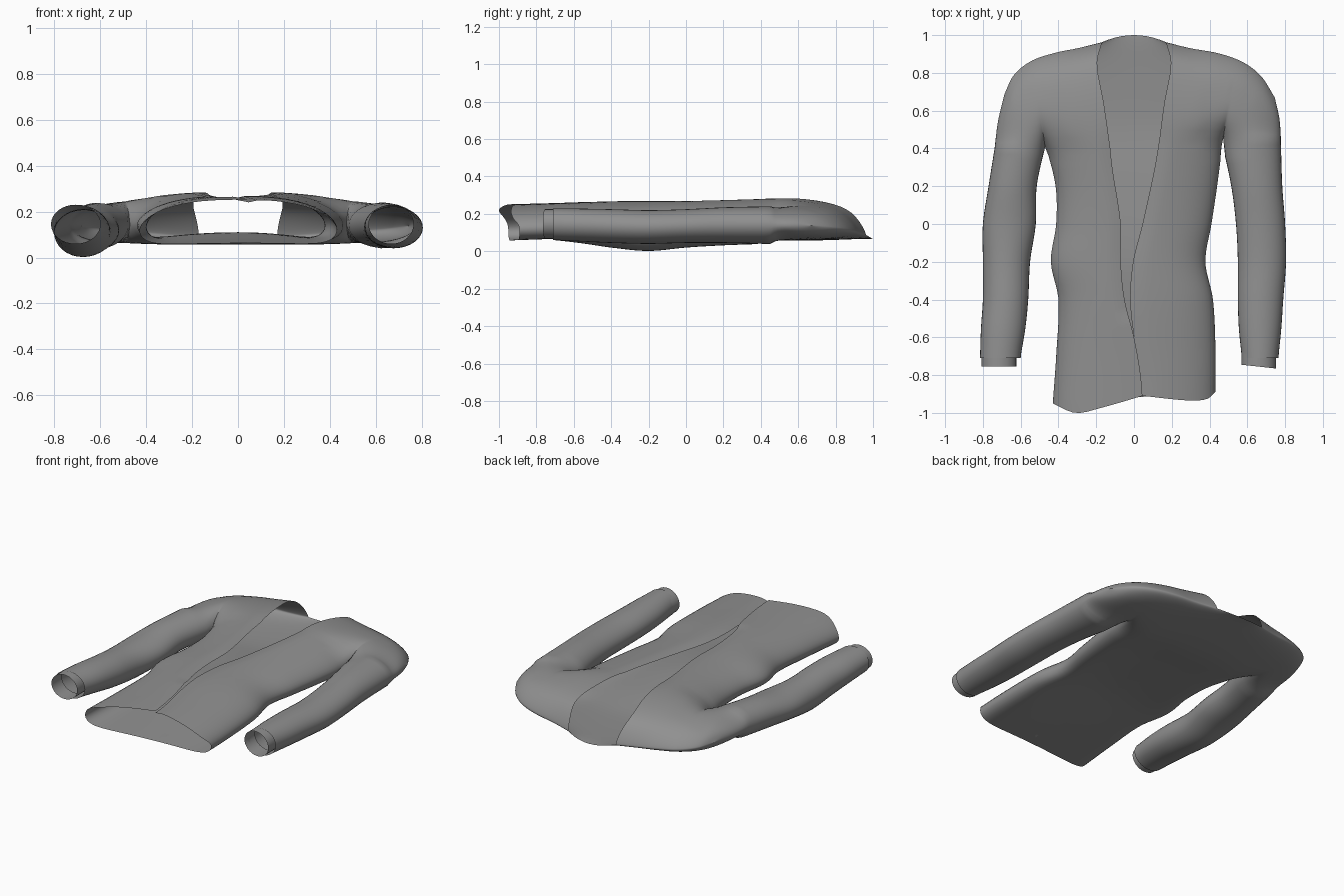
import bpy, bmesh, math

if "Cube" in bpy.data.objects:
    bpy.data.objects.remove(bpy.data.objects["Cube"])

NT, NS, NB = 14, 16, 10        # columns: torso half, sleeve half-ring, back neck strip
RL, RU = 36, 18                # rows below and above the armpit

cloth = bpy.data.materials.new('grey_cloth')
cloth.diffuse_color = (.28, .28, .28, 1)
cloth.use_nodes = True
cloth.node_tree.nodes["Principled BSDF"].inputs["Base Color"].default_value = cloth.diffuse_color


def curve(pts, t):
    """Smooth interpolation through (t, value) points."""
    if t <= pts[0][0]:
        return pts[0][1]
    if t >= pts[-1][0]:
        return pts[-1][1]
    i = max(k for k in range(len(pts) - 1) if pts[k][0] <= t)

    def slope(k):
        a, b = pts[max(k - 1, 0)], pts[min(k + 1, len(pts) - 1)]
        return (b[1] - a[1]) / (b[0] - a[0])
    (t0, p0), (t1, p1) = pts[i], pts[i + 1]
    d = t1 - t0
    u = (t - t0) / d
    return ((2*u**3 - 3*u*u + 1)*p0 + (u**3 - 2*u*u + u)*d*slope(i)
            + (3*u*u - 2*u**3)*p1 + (u**3 - u*u)*d*slope(i + 1))


def path(pts, t):
    n = len(pts) - 1
    return [curve([(i / n, p[k]) for i, p in enumerate(pts)], t) for k in (0, 1)]


YT = (-.95, -.7, -.4, -.2, 0, .2, .42)      # torso heights
YS = (-.7, -.55, -.4, -.2, 0, .2, .42)      # sleeve heights
YO = (-1, -.8, -.6, -.4, -.2, 0, .3, .45)   # opening heights
SIDES = [
    dict(g=-1, ya=.40, side=(.43, .412, .40, .44, .412, .415, .468),
         inner=(.60, .575, .56, .55, .52, .515, .468),
         outer=(.815, .81, .80, .80, .80, .77, .735),
         mid=(.145, .135, .12, .105, .115, .13, .14),
         half=(.085, .093, .1, .103, .095, .098, .1),
         edge=(.05, .035, 0, -.05, -.07, -.07, -.115, -.13),
         hem=[(-.43, -.95), (-.31, -1), (-.18, -.975), (.05, -.91)],
         back_hem=[(-.43, -.95), (.05, -.915)],
         top=[(.17, .962), (.3, .93), (.41, .908), (.54, .865), (.635, .79), (.685, .69)],
         cuff=.715, tilt=0),
    dict(g=1, ya=.45, side=(.43, .432, .418, .378, .41, .44, .468),
         inner=(.57, .555, .55, .55, .54, .515, .468),
         outer=(.765, .78, .79, .805, .80, .785, .778),
         mid=(.145, .14, .135, .13, .135, .14, .14),
         half=(.085, .088, .09, .09, .09, .095, .1),
         edge=(.05, .035, 0, -.02, -.005, .045, .11, .135),
         hem=[(.05, -.91), (.3, -.935), (.39, -.925), (.43, -.89)],
         back_hem=[(.05, -.915), (.43, -.89)],
         top=[(.17, .962), (.3, .93), (.45, .903), (.58, .855), (.675, .78), (.745, .67)],
         cuff=.66, tilt=.01),
]
FRONT = [(-1, .25), (-.7, .258), (-.4, .268), (0, .272), (.45, .29)]
BACK = [(-1, .058), (-.6, .08), (-.2, .11), (.2, .09), (.45, .065)]
MID = [(-1, .115), (-.2, .14), (.45, .14)]


def torso_z(S, x, y, xs, xo, front):
    s = min(1, abs(x) / xs)
    m = curve(MID, y)
    if front:
        # edges curl in above the overlap; below it the right panel tucks under
        amount = .012 if y > -.5 or S['g'] > 0 else 0
        curl = amount * math.exp(-(x - xo)**2 / .001)
        return m + (curve(FRONT, y) - m) * (1 - s**2.6)**.55 - curl
    b = curve(BACK, y)
    return m - (m - b + (b - .045) * .6 * s * s) * (1 - s**8)**.5


def edge_x(S, y):
    return curve(list(zip(YO, S['edge'])), y)


def torso_rows(S, front):
    rows = []
    for r in range(RL + 1):
        row = []
        for c in range(NT + 1):
            f = math.sin(math.pi / 2 * c / NT)
            xh = .05 + (S['g'] * .43 - .05) * f
            yh = curve(S['hem' if front else 'back_hem'], xh)
            y = yh + (S['ya'] - yh) * r / RL
            xs = curve(list(zip(YT, S['side'])), y) if r < RL else .468
            xo = edge_x(S, y)
            x = xo + (S['g'] * xs - xo) * f
            row.append((x, y, torso_z(S, x, y, xs, xo, front)))
        rows.append(row)
    return rows


def sleeve_rows(S, front):
    rows = []
    for r in range(RL + 1):
        y = -.71 + (S['ya'] + .71) * r / RL
        a, b, m, h = (curve(list(zip(YS, S[k])), y) for k in ('inner', 'outer', 'mid', 'half'))
        if r == RL:
            a, m = .468, curve(MID, y)
        row = []
        for c in range(NS + 1):
            t = math.pi * c / NS
            x = (a + b) / 2 - (b - a) / 2 * math.cos(t)
            row.append((S['g'] * x, y, m + (1 if front else -1) * h * math.sin(t)))
        rows.append(row)
    return rows


def shoulder_rows(S, base, front):
    """Chest and shoulder: blend the armpit row up to the shoulder seam."""
    g, ya = S['g'], S['ya']
    x0, x1 = base[0][0] * g, base[-1][0] * g
    inner = [(x0, ya), (.16, .64), (.195, .84), S['top'][0]]
    K, N = S['top'][-1], S['top'][0]
    outer = [(x1, ya), ((x1 + K[0]) / 2 + .008, (ya + K[1]) / 2), K]
    rows = []
    for r in range(RU + 1):
        v = math.sin(math.pi / 2 * r / RU)
        I, O = path(inner, v), path(outer, v)
        w = 1 - max(0, 1 - v / .42)**3
        row = []
        for bx, by, bz in base:
            s = (bx * g - x0) / (x1 - x0)
            T, B = path(S['top'], s), (bx * g, ya)
            corner = [(1 - s) * (1 - v) * (x0, ya)[k] + s * (1 - v) * (x1, ya)[k]
                      + (1 - s) * v * N[k] + s * v * K[k] for k in (0, 1)]
            x, y = [(1 - s) * I[k] + s * O[k] + (1 - v) * B[k] + v * T[k] - corner[k]
                    for k in (0, 1)]
            ze = .138 - .05 * (1 - s) * v
            far = .292 - .05 * (abs(x) / .7)**1.5 if front else .055
            fall = max(0, 1 - s**4)**.5 * max(0, 1 - v**2.5)**(.75 if front else .5)
            zw = ze + (far - ze) * fall
            row.append((g * x, y, bz + (zw - bz) * w))
        rows.append(row)
    return rows


def add_grid(bm, rows):
    vs = [[bm.verts.new(p) for p in row] for row in rows]
    for a, b in zip(vs, vs[1:]):
        for i in range(len(a) - 1):
            bm.faces.new((a[i], a[i + 1], b[i + 1], b[i]))


def finish(bm, name):
    bmesh.ops.remove_doubles(bm, verts=bm.verts, dist=.0004)
    # relax the armpit folds
    soft = [v for v in bm.verts if .36 < abs(v.co.x) < .62 and .37 < v.co.y < .72
            and not v.is_boundary]
    for _ in range(6 if soft else 0):
        bmesh.ops.smooth_vert(bm, verts=soft, factor=.5,
                              use_axis_x=True, use_axis_y=True, use_axis_z=True)
    bmesh.ops.recalc_face_normals(bm, faces=bm.faces)
    me = bpy.data.meshes.new(name)
    bm.to_mesh(me)
    bm.free()
    me.materials.append(cloth)
    ob = bpy.data.objects.new(name, me)
    bpy.context.collection.objects.link(ob)
    bpy.ops.object.select_all(action='DESELECT')
    ob.select_set(True)
    bpy.context.view_layer.objects.active = ob
    bpy.ops.object.shade_smooth_by_angle(angle=math.radians(70))


# Jacket shell: front panels, back, shoulders and sleeves welded together
bm = bmesh.new()
back_edges = []
for S in SIDES:
    for front in (True, False):
        torso, sleeve = torso_rows(S, front), sleeve_rows(S, front)
        upper = shoulder_rows(S, torso[-1] + sleeve[-1][1:], front)
        for rows in (torso, sleeve, upper):
            add_grid(bm, rows)
        if not front:
            back_edges.append([r[0] for r in torso] + [r[0] for r in upper[1:]])

# Centre back strip seen through the open front, arched at the neckline
strip = []
for i, (a, b) in enumerate(zip(*back_edges)):
    lift = max(0, (i - RL) / RU)**3 * .038
    strip.append([(a[0] + (b[0] - a[0]) * q, a[1] + (b[1] - a[1]) * q + lift * 4 * q * (1 - q),
                   a[2] + (b[2] - a[2]) * q - lift * 2.4 * q * (1 - q))
                  for q in (k / NB for k in range(NB + 1))])
add_grid(bm, strip)
finish(bm, 'jacket_shell')

# Cuffs: slightly narrower bands showing past the sleeve ends
for S, name in zip(SIDES, ('left_cuff', 'right_cuff')):
    bm = bmesh.new()
    add_grid(bm, [[(S['g'] * S['cuff'] + .092 * math.cos(t), y - S['tilt'] * math.cos(t),
                    .147 + .078 * math.sin(t))
                   for t in (2 * math.pi * k / 32 for k in range(33))]
                  for y in (-.755, -.72, -.65)])
    finish(bm, name)
